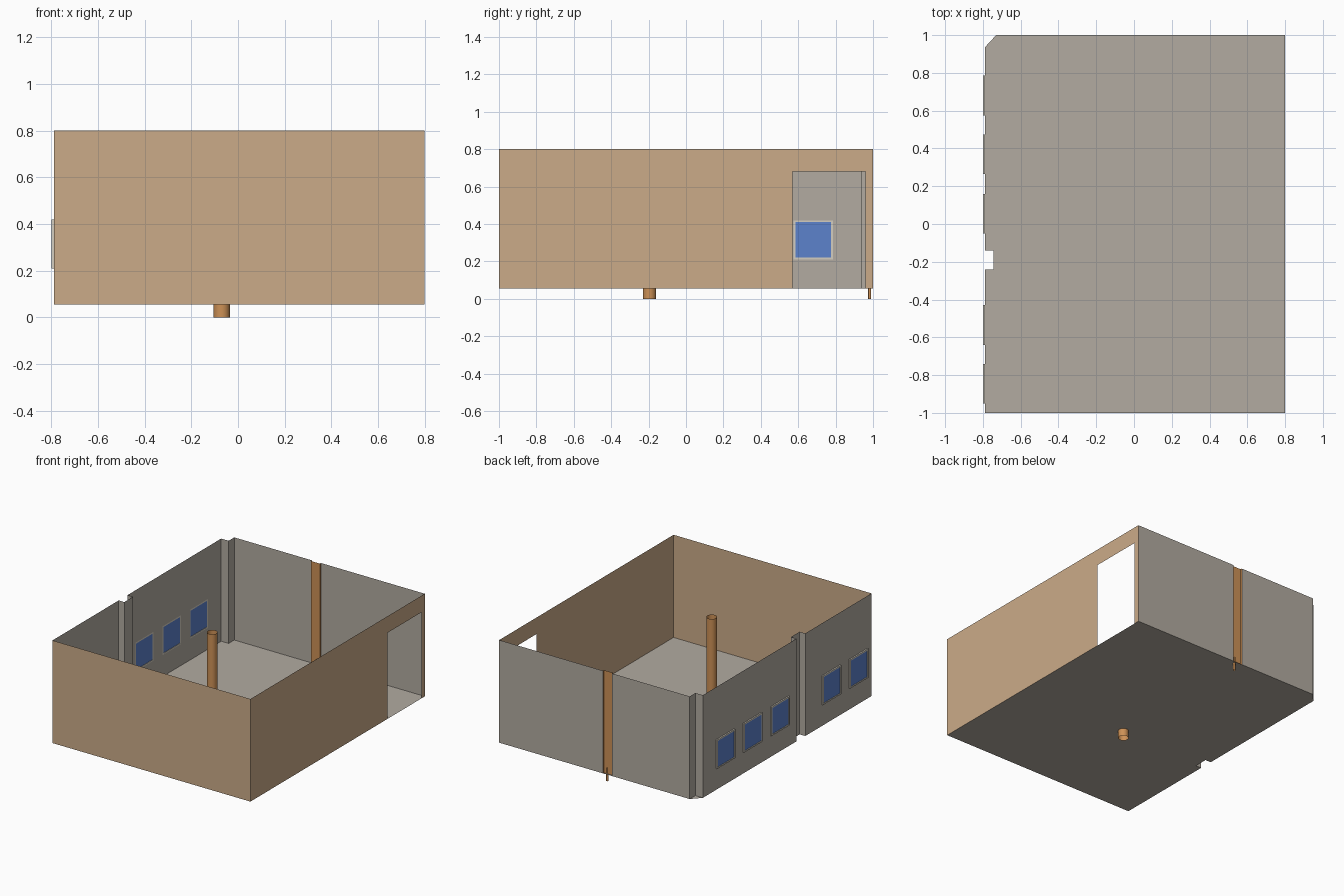
import bpy, bmesh, math
from mathutils import Vector

if "Cube" in bpy.data.objects:
    bpy.data.objects.remove(bpy.data.objects["Cube"])

Z0, Z1 = 0.055, 0.80          # floor level, wall top
XL, XR = -0.79, 0.80          # left and right wall planes


def lin(c):
    return c / 12.92 if c <= 0.04045 else ((c + 0.055) / 1.055) ** 2.4


def material(name, r, g, b):
    m = bpy.data.materials.new(name)
    m.diffuse_color = (lin(r / 255), lin(g / 255), lin(b / 255), 1)
    m.use_nodes = True
    m.node_tree.nodes["Principled BSDF"].inputs["Base Color"].default_value = m.diffuse_color
    return m


TAN = material("tan wall", 203, 171, 137)
GREY = material("grey wall and floor", 178, 171, 161)
WOOD = material("orange wood", 205, 145, 86)
GLASS = material("blue glass", 92, 130, 204)
FRAME = material("pale frame", 212, 206, 192)


def finish(name, bm, mat, smooth=False):
    bmesh.ops.remove_doubles(bm, verts=bm.verts, dist=1e-5)
    me = bpy.data.meshes.new(name)
    bm.to_mesh(me)
    bm.free()
    me.materials.append(mat)
    for p in me.polygons:
        p.use_smooth = smooth
    ob = bpy.data.objects.new(name, me)
    bpy.context.collection.objects.link(ob)
    return ob


def add_wall(bm, a, b, holes=()):
    """Vertical sheet from a to b; holes are (start, end, z0, z1) along the wall."""
    a, b = Vector(a), Vector(b)
    length = (b - a).length
    us = sorted({0, length, *[h[0] for h in holes], *[h[1] for h in holes]})
    zs = sorted({Z0, Z1, *[h[2] for h in holes], *[h[3] for h in holes]})
    pt = lambda u, z: bm.verts.new((*(a + (b - a) * (u / length)), z))
    for u0, u1 in zip(us, us[1:]):
        for z0, z1 in zip(zs, zs[1:]):
            u, z = (u0 + u1) / 2, (z0 + z1) / 2
            if any(h[0] < u < h[1] and h[2] < z < h[3] for h in holes):
                continue
            bm.faces.new([pt(u0, z0), pt(u1, z0), pt(u1, z1), pt(u0, z1)])


def box(bm, lo, hi):
    verts = bmesh.ops.create_cube(bm, size=1)["verts"]
    for v in verts:
        v.co = [(l + h) / 2 + c * (h - l) for l, h, c in zip(lo, hi, v.co)]


def tube(name, x, y, r, z0, z1, sides):
    bm = bmesh.new()
    bmesh.ops.create_cone(bm, cap_ends=False, segments=sides, radius1=r, radius2=r, depth=z1 - z0)
    bmesh.ops.translate(bm, verts=bm.verts, vec=(x, y, (z0 + z1) / 2))
    return finish(name, bm, WOOD, True)


# Tan front wall and right wall with doorway
bm = bmesh.new()
add_wall(bm, (XL, -1), (XR, -1))
finish("front_wall", bm, TAN)
bm = bmesh.new()
add_wall(bm, (XR, -1), (XR, 1), [(1.57, 1.96, Z0, 0.68)])
finish("right_wall", bm, TAN)

# Grey back wall in two halves, wooden recessed strip between
PX0, PX1, PY = -0.107, -0.034, 0.988
bm = bmesh.new()
add_wall(bm, (XR, 1), (PX1, 1))
add_wall(bm, (PX0, 1), (-0.73, 1))
finish("back_wall", bm, GREY)
bm = bmesh.new()
strip = [(PX1, 1), (PX1, PY), (PX0, PY), (PX0, 1)]
for a, b in zip(strip, strip[1:]):
    add_wall(bm, a, b)
finish("back_wall_post", bm, WOOD)
tube("post_foot", -0.055, 0.982, 0.008, 0, 0.1, 8)

# Grey left wall, stepping in at the corner and the middle pier
WIN_Y = [0.68, 0.37, 0.055, -0.535, -0.845]
HALF, WZ0, WZ1 = 0.105, 0.21, 0.42
left = [(-0.73, 1), (-0.73, 0.935), (XL, 0.935), (XL, -0.14),
        (-0.745, -0.14), (-0.745, -0.24), (XL, -0.24), (XL, -1)]
bm = bmesh.new()
for a, b in zip(left, left[1:]):
    holes = []
    if a[0] == b[0] == XL:
        holes = [(a[1] - y - HALF, a[1] - y + HALF, WZ0, WZ1)
                 for y in WIN_Y if b[1] < y < a[1]]
    add_wall(bm, a, b, holes)
finish("left_wall", bm, GREY)

# Floor follows the wall outline
bm = bmesh.new()
outline = [(XL, -1), (XR, -1), (XR, 1)] + left[:-1]
bm.faces.new([bm.verts.new((x, y, Z0)) for x, y in outline])
bmesh.ops.triangulate(bm, faces=bm.faces)
finish("floor", bm, GREY)

# Windows: projecting frame with a glass pane
T = 0.01
for i, y in enumerate(WIN_Y, 1):
    y0, y1 = y - HALF, y + HALF
    bm = bmesh.new()
    box(bm, (-0.80, y0, WZ0), (XL, y1, WZ0 + T))
    box(bm, (-0.80, y0, WZ1 - T), (XL, y1, WZ1))
    box(bm, (-0.80, y0, WZ0 + T), (XL, y0 + T, WZ1 - T))
    box(bm, (-0.80, y1 - T, WZ0 + T), (XL, y1, WZ1 - T))
    finish(f"window_frame_{i}", bm, FRAME)
    bm = bmesh.new()
    box(bm, (-0.797, y0 + T, WZ0 + T), (-0.793, y1 - T, WZ1 - T))
    finish(f"window_glass_{i}", bm, GLASS)

# Free-standing round column through the floor
tube("column", -0.07, -0.195, 0.035, 0, 0.745, 24)
